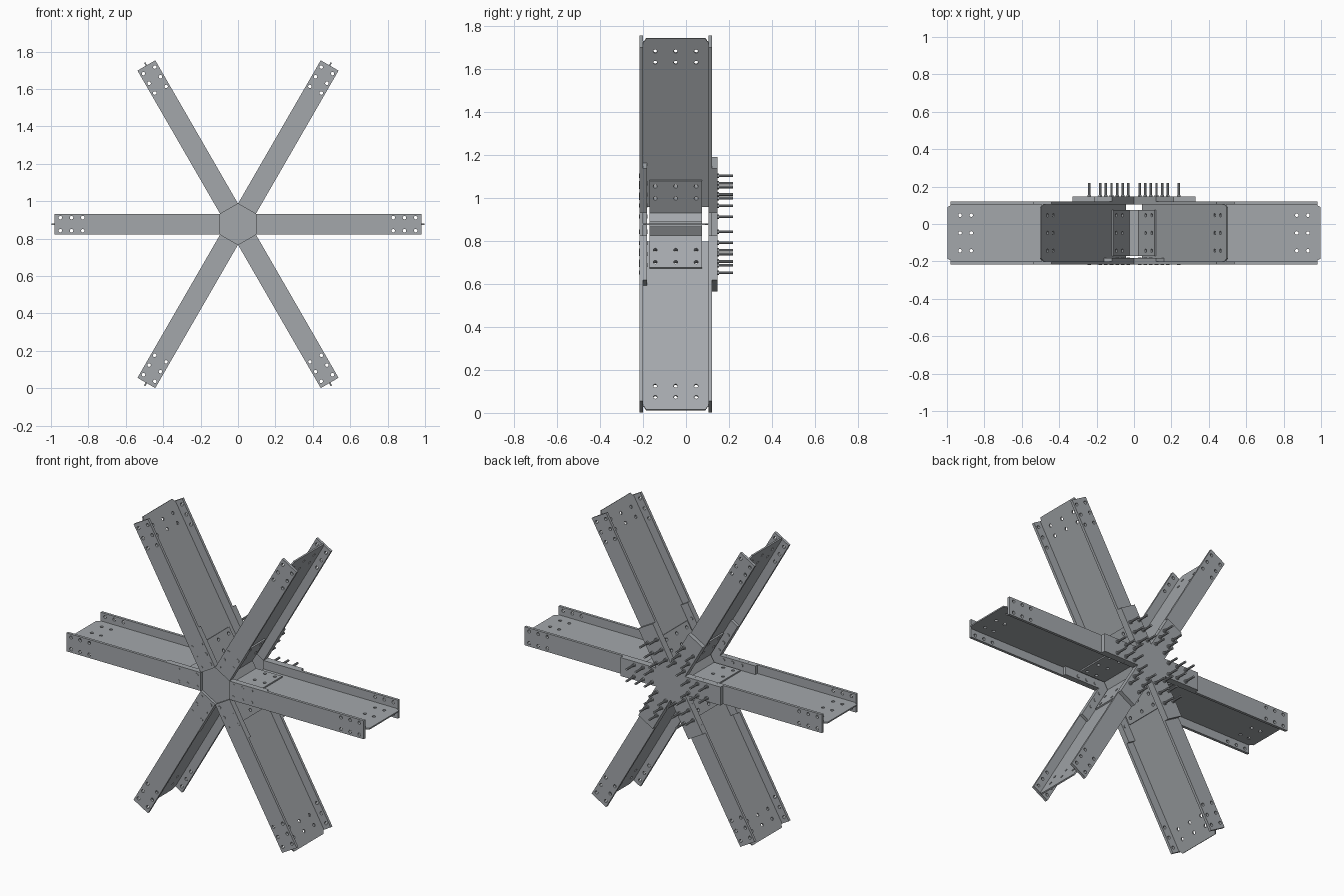
import bpy, bmesh
from math import pi, cos, sin, radians
from mathutils import Matrix, Vector

cube = bpy.data.objects.get("Cube")
if cube:
    bpy.data.objects.remove(cube, do_unlink=True)

CENTRE = Matrix.Translation((0, 0, 0.877))
HALF = 0.055            # half the flange width
HUB = 0.095             # where the flanges begin
STAND = Matrix.Rotation(pi / 2, 4, 'X')   # lays a flat plate into the xz plane

steel = bpy.data.materials.new("steel grey")
steel.use_nodes = True
grey = (0.37, 0.39, 0.41, 1)
steel.diffuse_color = grey
steel.node_tree.nodes["Principled BSDF"].inputs["Base Color"].default_value = grey


def rect(x0, x1, y0, y1):
    return [(x0, y0), (x1, y0), (x1, y1), (x0, y1)]


def circle(x, y, r, n=12):
    return [(x + r * cos(2 * pi * i / n), y + r * sin(2 * pi * i / n)) for i in range(n)]


def plate(name, outline, holes, thickness, matrix):
    """Flat extruded plate with round holes, returned as a mesh."""
    curve = bpy.data.curves.new(name, 'CURVE')
    curve.dimensions = '2D'
    curve.fill_mode = 'BOTH'
    curve.extrude = thickness / 2
    for loop in [outline] + [circle(x, y, 0.0095) for x, y in holes]:
        spline = curve.splines.new('POLY')
        spline.points.add(len(loop) - 1)
        for point, (x, y) in zip(spline.points, loop):
            point.co = (x, y, 0, 1)
        spline.use_cyclic_u = True
    temp = bpy.data.objects.new(name, curve)
    bpy.context.collection.objects.link(temp)
    mesh = bpy.data.meshes.new_from_object(temp.evaluated_get(bpy.context.evaluated_depsgraph_get()))
    bpy.data.objects.remove(temp, do_unlink=True)
    bm = bmesh.new()
    bm.from_mesh(mesh)
    bmesh.ops.remove_doubles(bm, verts=bm.verts, dist=1e-5)
    bmesh.ops.recalc_face_normals(bm, faces=bm.faces)
    bmesh.ops.transform(bm, matrix=matrix, verts=bm.verts)
    for f in bm.faces:
        f.smooth = False
    bm.to_mesh(mesh)
    bm.free()
    return mesh


def pins(name, spots, parts):
    """Cylinders along y at (x, z) spots; parts are (radius, y0, y1, sides)."""
    bm = bmesh.new()
    for x, z in spots:
        for radius, y0, y1, sides in parts:
            bmesh.ops.create_cone(bm, cap_ends=True, segments=sides, radius1=radius,
                                  radius2=radius, depth=y1 - y0,
                                  matrix=Matrix.Translation((x, (y0 + y1) / 2, z)) @ STAND)
    mesh = bpy.data.meshes.new(name)
    bm.to_mesh(mesh)
    bm.free()
    return mesh


def place(name, mesh, angle=0):
    if not mesh.materials:
        mesh.materials.append(steel)
    mesh.materials[0] = steel
    obj = bpy.data.objects.new(name, mesh)
    obj.matrix_world = CENTRE @ Matrix.Rotation(-radians(angle), 4, 'Y')
    bpy.context.collection.objects.link(obj)


def at_y(y):
    return Matrix.Translation((0, y, 0)) @ STAND


def at_z(z):
    return Matrix.Translation((0, 0, z))


# Bolt and hole layouts
end_holes = [(r, s * 0.035) for r in (0.83, 0.89, 0.95) for s in (-1, 1)]
hub_bolts = [(r, s * 0.035) for r in (0.12, 0.18, 0.24) for s in (-1, 1)]
rows = (-0.143, -0.048, 0.047)
web_end = [(r, y) for r in (0.87, 0.93) for y in rows]
web_hub = [(r, y) for r in (0.145, 0.21) for y in rows]

# One beam arm along +x
flange = rect(HUB, 0.98, -HALF, HALF)
web = [(HUB, -0.203), (0.98, -0.203), (0.98, -0.195), (0.998, -0.185),
       (0.998, 0.09), (0.98, 0.1), (0.98, 0.108), (HUB, 0.108)]
lug = rect(0.063, 0.24, -0.17, 0.075)
bridge = rect(-0.028, 0.028, -0.17, 0.075)
bridge_matrix = (Matrix.Rotation(-radians(30), 4, 'Y') @ Matrix.Translation((0.06, 0, 0))
                 @ Matrix.Rotation(pi / 2, 4, 'Y'))

arm = {
    "front_flange": plate("front_flange", flange, end_holes, 0.016, at_y(-0.208)),
    "back_flange": plate("back_flange", flange, end_holes, 0.016, at_y(0.113)),
    "web": plate("web", web, web_end + web_hub, 0.008, at_z(0)),
    "upper_web_bracket": plate("upper_web_bracket", lug, web_hub, 0.008, at_z(0.008)),
    "lower_web_bracket": plate("lower_web_bracket", lug, web_hub, 0.008, at_z(-0.008)),
    "bracket_bend": plate("bracket_bend", bridge, [], 0.008, bridge_matrix),
    "back_bolts": pins("back_bolts", hub_bolts,
                       [(0.0065, 0.14, 0.218, 10), (0.011, 0.144, 0.154, 6)]),
    "front_bolts": pins("front_bolts", hub_bolts, [(0.0095, -0.218, -0.178, 12)]),
}
for i in range(6):
    for part, mesh in arm.items():
        place(f"{part}_{i + 1}", mesh, i * 60)

# Six-armed gusset plates joining the beams
star = []
for i in range(6):
    turn = Matrix.Rotation(radians(60 * i), 2)
    for corner in ((0.33, -HALF), (0.33, HALF), (HUB, HALF)):
        star.append(tuple(turn @ Vector(corner)))
place("front_gusset", plate("front_gusset", star, [], 0.018, at_y(-0.191)))
place("back_gusset", plate("back_gusset", star, [], 0.025, at_y(0.1335)))
